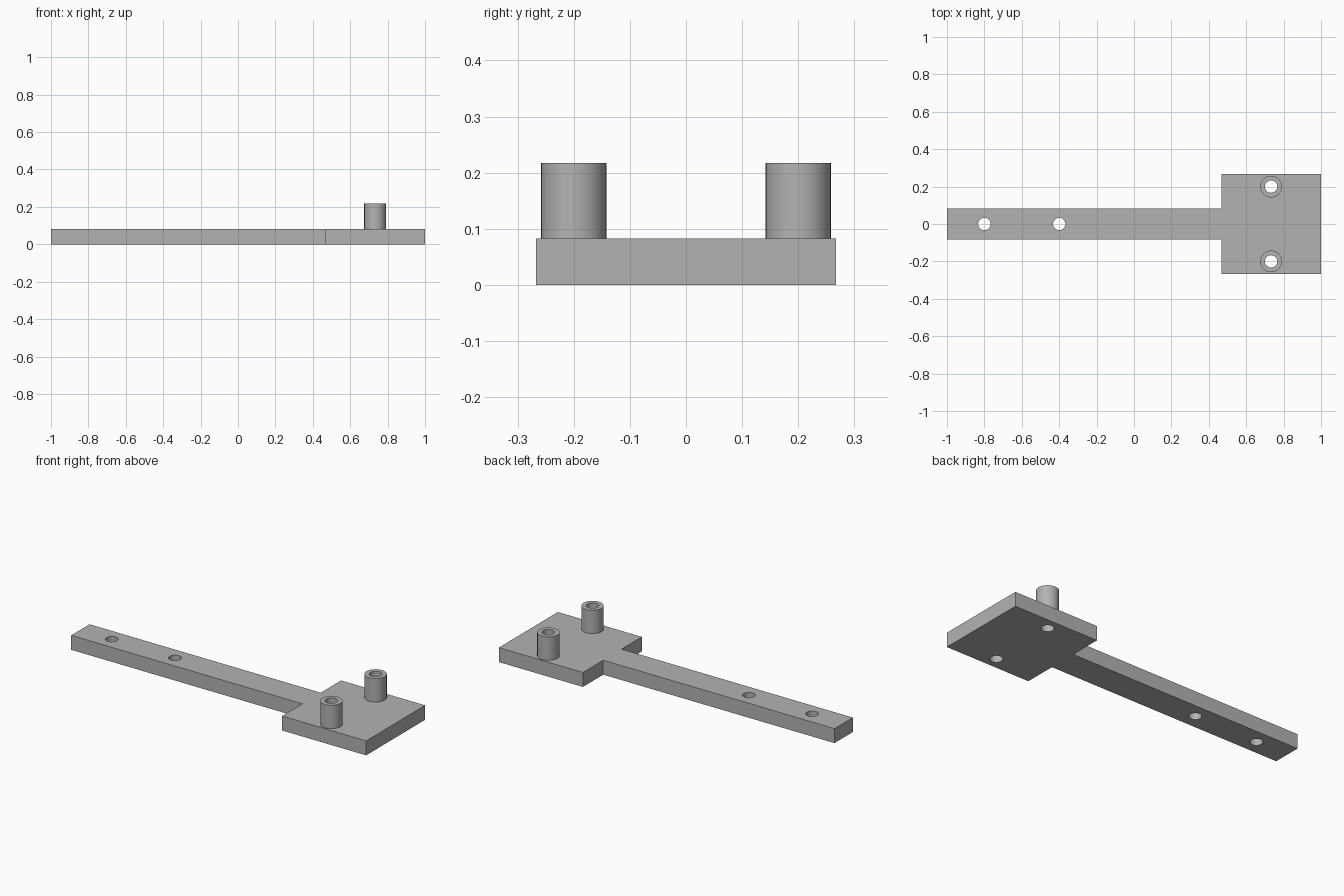
import bpy
import bmesh
from math import radians

cube = bpy.data.objects.get("Cube")
if cube:
    bpy.data.objects.remove(cube, do_unlink=True)

THICK = 0.083
POST_TOP = 0.217
HOLE_R = 0.033
POST_R = 0.058
POSTS = [(0.733, -0.2), (0.733, 0.2)]
ARM_HOLES = [(-0.8, 0), (-0.4, 0)]

grey = bpy.data.materials.new("plain grey")
grey.use_nodes = True
colour = (0.45, 0.45, 0.45, 1)
grey.diffuse_color = colour
grey.node_tree.nodes["Principled BSDF"].inputs["Base Color"].default_value = colour


def cylinder(name, x, y, radius, bottom, top):
    bpy.ops.mesh.primitive_cylinder_add(
        vertices=48, radius=radius, depth=top - bottom,
        location=(x, y, (bottom + top) / 2))
    obj = bpy.context.object
    obj.name = name
    obj.data.materials.append(grey)
    return obj


def drill(obj, x, y):
    cutter = cylinder("hole_cutter", x, y, HOLE_R, -0.1, 0.4)
    cutter.hide_render = True
    mod = obj.modifiers.new("hole", 'BOOLEAN')
    mod.operation = 'DIFFERENCE'
    mod.solver = 'EXACT'
    mod.object = cutter
    bpy.ops.object.select_all(action='DESELECT')
    obj.select_set(True)
    bpy.context.view_layer.objects.active = obj
    bpy.ops.object.modifier_apply(modifier=mod.name)
    bpy.data.objects.remove(cutter, do_unlink=True)
    bpy.ops.object.shade_smooth_by_angle(angle=radians(30))


# Base: narrow arm widening into a square plate, extruded from one outline
half = [(-1, 0.083), (0.467, 0.083), (0.467, 0.267), (1, 0.267)]
outline = [(x, -y) for x, y in half] + half[::-1]
bm = bmesh.new()
face = bm.faces.new([bm.verts.new((x, y, 0)) for x, y in outline])
extruded = bmesh.ops.extrude_face_region(bm, geom=[face])
top_verts = [g for g in extruded["geom"] if isinstance(g, bmesh.types.BMVert)]
bmesh.ops.translate(bm, verts=top_verts, vec=(0, 0, THICK))
bmesh.ops.recalc_face_normals(bm, faces=bm.faces)
mesh = bpy.data.meshes.new("base_plate")
bm.to_mesh(mesh)
bm.free()
mesh.materials.append(grey)
base = bpy.data.objects.new("base_plate", mesh)
bpy.context.collection.objects.link(base)
for x, y in ARM_HOLES + POSTS:
    drill(base, x, y)

# Hollow posts standing on the plate
for side, (x, y) in zip(("front", "back"), POSTS):
    post = cylinder(side + "_post", x, y, POST_R, THICK, POST_TOP)
    drill(post, x, y)
